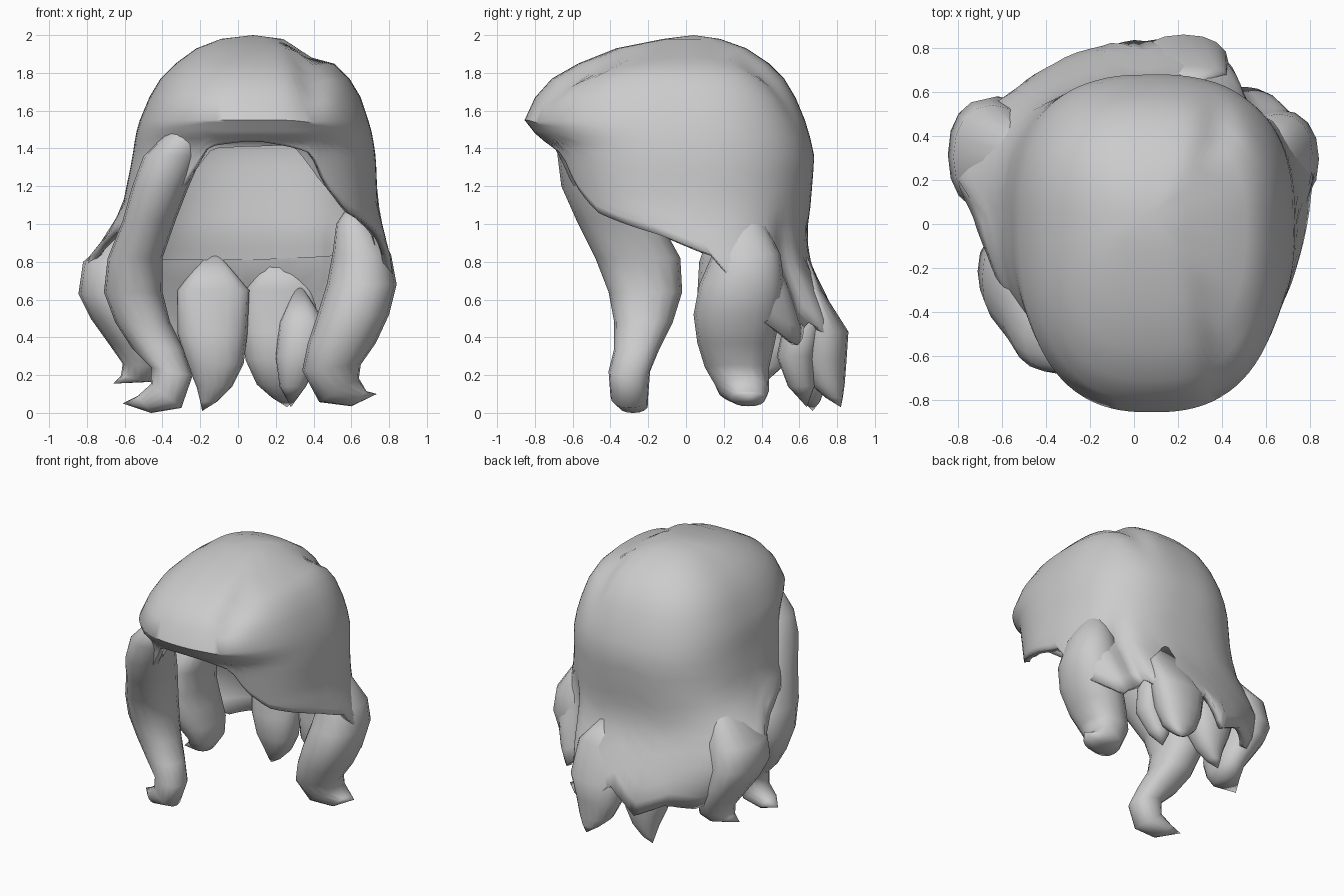
import bpy, bmesh, math

hair = bpy.data.materials.new("hair_grey")
hair.diffuse_color = (0.6, 0.6, 0.6, 1)


def interp(table, t):
    """Piecewise linear lookup; returns the list of values at key t."""
    if t <= table[0][0]:
        return table[0][1:]
    for a, b in zip(table, table[1:]):
        if t <= b[0]:
            f = (t - a[0]) / (b[0] - a[0])
            return [p + (q - p) * f for p, q in zip(a[1:], b[1:])]
    return table[-1][1:]


def spow(v, e):
    return math.copysign(abs(v) ** e, v)


def clamp(v):
    return max(0.0, min(1.0, v))


def finish(name, bm, angle=60):
    bmesh.ops.recalc_face_normals(bm, faces=bm.faces)
    me = bpy.data.meshes.new(name)
    bm.to_mesh(me)
    bm.free()
    ob = bpy.data.objects.new(name, me)
    bpy.context.collection.objects.link(ob)
    me.materials.append(hair)
    bpy.ops.object.select_all(action='DESELECT')
    ob.select_set(True)
    bpy.context.view_layer.objects.active = ob
    bpy.ops.object.shade_smooth_by_angle(angle=math.radians(angle))
    return ob


def skin(bm, rings):
    for a, b in zip(rings, rings[1:]):
        n = len(a)
        for i in range(n):
            j = (i + 1) % n
            bm.faces.new((a[i], a[j], b[j], b[i]))


def cone(bm, ring, co):
    tip = bm.verts.new(co)
    for i in range(len(ring)):
        bm.faces.new((ring[i], ring[(i + 1) % len(ring)], tip))


# Outline by height: z, left, right, front, back
SECTION = [(0.25, -.58, .64, -.45, .83), (0.42, -.70, .75, -.45, .84),
           (0.65, -.83, .83, -.45, .73), (0.8, -.81, .815, -.50, .655),
           (0.95, -.69, .775, -.57, .64), (1.1, -.61, .74, -.64, .66),
           (1.35, -.56, .73, -.70, .68), (1.42, -.55, .72, -.73, .67),
           (1.48, -.54, .71, -.80, .65), (1.55, -.52, .69, -.855, .63),
           (1.67, -.47, .65, -.80, .58), (1.77, -.41, .59, -.71, .52),
           (1.85, -.33, .51, -.57, .44), (1.93, -.22, .39, -.37, .32),
           (1.98, -.09, .24, -.12, .18)]
# Lower edge by angle: degrees from the right side, z
RIM = [(0, .84), (7, .55), (35, .35), (52, .48), (75, .25), (92, .44),
       (108, .25), (125, .36), (145, .32), (173, .55), (181, .88), (195, .95),
       (215, .97), (232, 1.05), (244, 1.25), (253, 1.41), (270, 1.44), (286, 1.40),
       (294, 1.37), (302, 1.2), (316, 1.06), (330, 1.0), (345, .94), (360, .84)]
INNER_RIM = [(0, .90), (30, .84), (90, .81), (150, .81), (180, .92), (210, .97),
             (232, 1.12), (253, 1.4), (286, 1.42), (302, 1.22), (330, 1.02), (360, .90)]


def shell(name, rim, scale, drop):
    bm = bmesh.new()
    cols, cx = 90, 0.08
    rings = []
    levels = [1.98, 1.93, 1.85, 1.77, 1.67, 1.55]
    for r in range(len(levels) + 12):
        ring = []
        for c in range(cols):
            deg = c * 360 / cols
            t = math.radians(deg)
            edge = interp(rim, deg)[0]
            z = levels[r] if r < 6 else 1.55 + (edge - 1.55) * (r - 5) / 12
            l, rt, f, b = interp(SECTION, z)
            low = clamp((1.05 - z) / .4)
            cy, e = .25 * low, .8 + .2 * low
            # crease between the right lock and the back locks
            s = scale * (1 - .13 * low * math.exp(-((deg - 48) / 7) ** 2))
            x = spow(math.cos(t), e) * s
            y = spow(math.sin(t), e) * s
            x = cx + x * (rt - cx if x > 0 else cx - l)
            y = cy + y * (b - cy if y > 0 else cy - f)
            # parting groove on the right of the crown
            dip = .05 * clamp((z - 1.5) / .25) * math.exp(-((x - .38) / .07) ** 2)
            ring.append(bm.verts.new((x, y, z - dip - drop * clamp((z - 1.5) / .25))))
        rings.append(ring)
    skin(bm, rings)
    cone(bm, rings[0], (.08, .04, 2.0 - drop))
    return finish(name, bm)


cap = shell("hair_cap", RIM, 1.0, 0.0)
solid = cap.modifiers.new("thickness", 'SOLIDIFY')
solid.thickness = 0.04
solid.offset = -1
shell("inner_cap", INNER_RIM, 0.91, 0.07)


def lock(name, root, rows, tip, sides=16):
    """Lofted lock from root to tip: rows of z, x0, x1, y0, y1, ring tilt along x."""
    bm = bmesh.new()
    rings = []
    for z, x0, x1, y0, y1, tilt in rows:
        ring = []
        for i in range(sides):
            t = 2 * math.pi * i / sides
            dx = spow(math.cos(t), .9) * (x1 - x0) / 2
            dy = spow(math.sin(t), .9) * (y1 - y0) / 2
            ring.append(bm.verts.new(((x0 + x1) / 2 + dx, (y0 + y1) / 2 + dy, z + dx * tilt)))
        rings.append(ring)
    skin(bm, rings)
    cone(bm, rings[0], root)
    cone(bm, rings[-1], tip)
    return finish(name, bm)


# Long lock framing the face on the left
lock("front_left_lock", (-.24, -.52, 1.6), [
    (1.48, -.38, -.17, -.68, -.40, 0), (1.36, -.50, -.19, -.68, -.34, 0),
    (1.20, -.56, -.26, -.66, -.26, 0), (1.02, -.61, -.33, -.58, -.14, 0),
    (.82, -.69, -.40, -.48, -.03, 0), (.64, -.71, -.40, -.41, -.02, 0),
    (.48, -.65, -.36, -.38, -.07, 0), (.34, -.56, -.29, -.38, -.14, 0),
    (.22, -.46, -.24, -.41, -.19, -.2), (.09, -.46, -.30, -.40, -.20, -.8),
    (.045, -.53, -.46, -.36, -.20, -1.3)], (-.61, -.23, .05))

# Bulging lock on the right side
lock("right_lock", (.60, .30, 1.12), [
    (1.0, .52, .71, .17, .42, 0), (.84, .50, .81, .14, .50, 0),
    (.68, .47, .84, .07, .52, 0), (.52, .42, .80, .04, .50, 0),
    (.37, .37, .73, .06, .47, 0), (.24, .34, .65, .10, .44, .1),
    (.12, .43, .64, .17, .44, .6), (.075, .60, .68, .24, .42, 1.0)], (.735, .34, .10))

# Flaring lock at the back left
lock("back_left_lock", (-.50, .28, 1.12), [
    (1.0, -.58, -.42, .14, .40, 0), (.80, -.82, -.46, .07, .54, 0),
    (.63, -.845, -.48, .06, .57, 0), (.50, -.78, -.46, .08, .58, 0),
    (.36, -.68, -.42, .14, .56, 0), (.25, -.61, -.42, .20, .52, -.1),
    (.18, -.62, -.46, .24, .44, -.2)], (-.66, .30, .155))

# Pointed locks along the back
lock("back_right_lock", (.22, .62, .88), [
    (.65, .04, .42, .63, .72, 0), (.43, .02, .43, .60, .86, 0),
    (.28, .04, .39, .60, .85, 0), (.15, .10, .35, .66, .84, 0),
    (.08, .18, .31, .74, .83, 0)], (.26, .82, .03))
lock("back_middle_lock", (-.14, .60, .88), [
    (.65, -.32, .06, .57, .69, 0), (.42, -.32, .05, .52, .78, 0),
    (.26, -.27, .03, .52, .77, 0), (.14, -.22, -.03, .57, .74, 0),
    (.06, -.20, -.11, .62, .71, 0)], (-.19, .67, .01))
# Small inner tip between the back locks
lock("back_inner_lock", (.32, .66, .70), [
    (.48, .22, .46, .52, .72, 0), (.30, .20, .44, .48, .68, 0),
    (.14, .22, .36, .54, .68, 0)], (.28, .64, .03))
